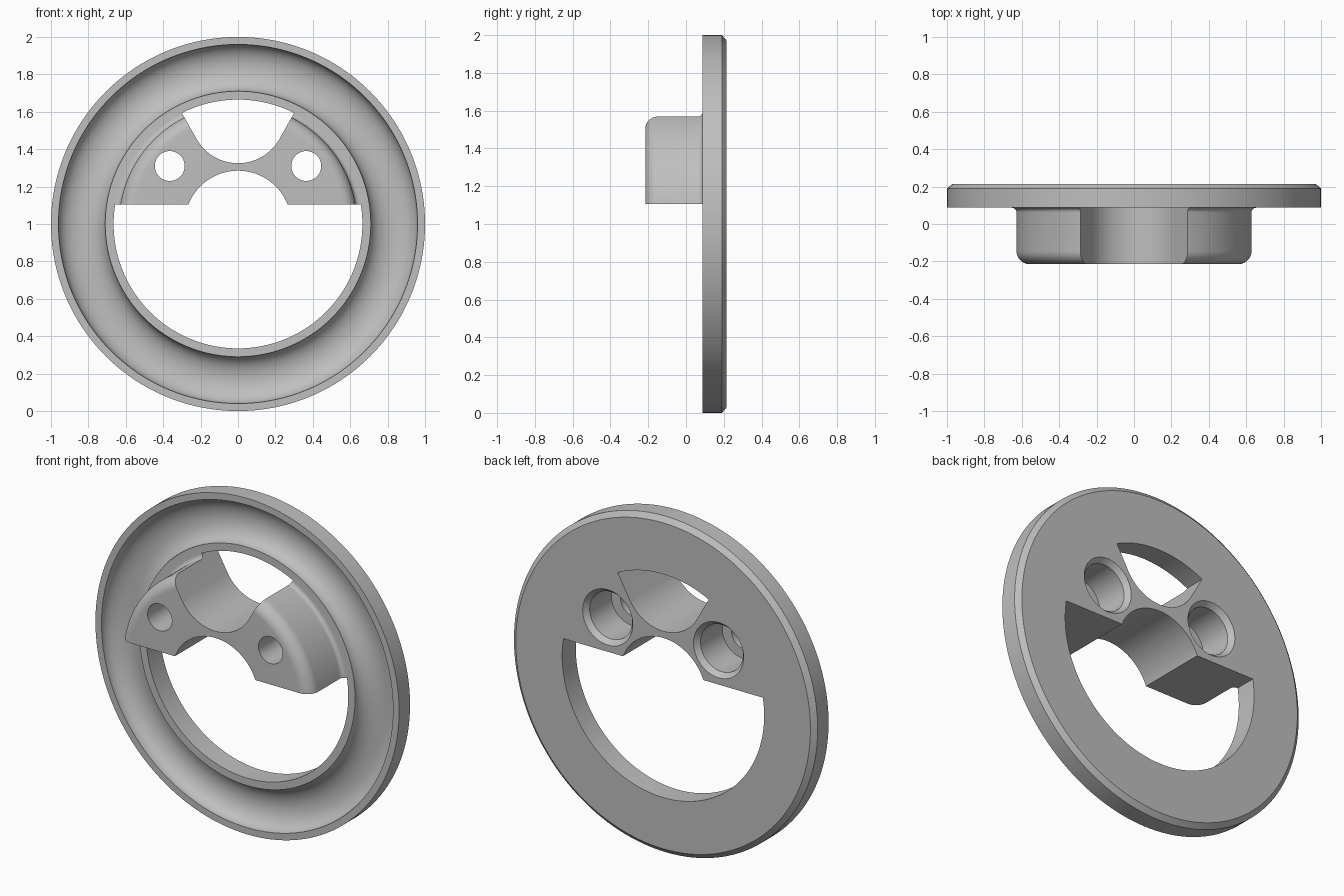
import bpy, bmesh, math
from mathutils import Vector

cube = bpy.data.objects.get("Cube")
if cube:
    bpy.data.objects.remove(cube)

FRONT, BACK, RIM = -0.215, 0.215, 0.087   # depths along y
BORE = 0.665                              # radius of the ring opening
CENTRE_Z = 1.0

metal = bpy.data.materials.new("plain grey")
metal.use_nodes = True
GREY = (0.52, 0.52, 0.52, 1)
metal.diffuse_color = GREY
metal.node_tree.nodes["Principled BSDF"].inputs["Base Color"].default_value = GREY


def arc(cx, cy, rx, ry, start, end, steps):
    """Points along an elliptical arc, angles in degrees."""
    angles = [math.radians(start + (end - start) * i / steps) for i in range(steps + 1)]
    return [(cx + rx * math.cos(a), cy + ry * math.sin(a)) for a in angles]


def finish(bm, name):
    bmesh.ops.remove_doubles(bm, verts=bm.verts, dist=1e-5)
    bmesh.ops.recalc_face_normals(bm, faces=bm.faces)
    mesh = bpy.data.meshes.new(name)
    bm.to_mesh(mesh)
    bm.free()
    mesh.materials.append(metal)
    obj = bpy.data.objects.new(name, mesh)
    bpy.context.collection.objects.link(obj)
    return obj


def revolve(name, profile, x, z, steps):
    """Turn a (radius, y) profile around an axis parallel to y."""
    bm = bmesh.new()
    verts = [bm.verts.new((x + r, y, z)) for r, y in profile]
    edges = [bm.edges.new(pair) for pair in zip(verts, verts[1:])]
    bmesh.ops.spin(bm, geom=verts + edges, cent=(x, 0, z), axis=(0, 1, 0),
                   angle=math.tau, steps=steps, use_merge=False)
    return finish(bm, name)


def prism(name, outline):
    """Extrude an (x, z) outline right through the depth."""
    bm = bmesh.new()
    face = bm.faces.new([bm.verts.new((x, -0.5, z)) for x, z in outline])
    grown = bmesh.ops.extrude_face_region(bm, geom=[face])["geom"]
    bmesh.ops.translate(bm, vec=Vector((0, 1, 0)),
                        verts=[g for g in grown if isinstance(g, bmesh.types.BMVert)])
    return finish(bm, name)


# Turned body: rounded hub, fillet, grooved flange, chamfered back edge
hub = arc(0.567, FRONT + 0.07, 0.07, 0.07, -90, 0, 10)
fillet = arc(0.662, RIM - 0.025, 0.025, 0.025, 180, 90, 6)
groove = arc(0.835, RIM, 0.125, 0.09, 180, 0, 28)
body = revolve("clamp_ring",
               [(0, FRONT)] + hub + fillet + groove +
               [(1, RIM), (1, 0.19), (0.97, BACK), (0, BACK)],
               0, CENTRE_Z, 160)

# Lower opening: bore below the flat, with a shaft recess above it
flat = 0.105
a_bore = math.degrees(math.asin(flat / BORE))
a_shaft = math.degrees(math.asin(flat / 0.285))
lower = prism("lower_opening_cutter",
              arc(0, CENTRE_Z, BORE, BORE, 180 - a_bore, 360 + a_bore, 110) +
              arc(0, CENTRE_Z, 0.285, 0.285, a_shaft, 180 - a_shaft, 48))

# Upper opening: round saddle with flared sides up to the bore
a_top = math.degrees(math.acos(0.30 / BORE))
upper = prism("upper_opening_cutter",
              arc(0, CENTRE_Z, BORE, BORE, a_top, 180 - a_top, 40) +
              arc(0, 1.579, 0.254, 0.254, 210, 330, 48))

# Counterbored screw holes
hole_profile = [(0, -0.4), (0.08, -0.4), (0.08, -0.02), (0.14, -0.02),
                (0.14, 0.185), (0.165, BACK), (0.165, 0.4), (0, 0.4)]
holes = [revolve(side + "_hole_cutter", hole_profile, x, 1.31, 48)
         for side, x in (("left", 0.365), ("right", -0.365))]

# Cut the openings, then keep the finished mesh only
cutters = [lower, upper] + holes
for cutter in cutters:
    cutter.hide_render = True
    mod = body.modifiers.new(cutter.name, 'BOOLEAN')
    mod.operation = 'DIFFERENCE'
    mod.solver = 'EXACT'
    mod.object = cutter
bpy.context.view_layer.update()
graph = bpy.context.evaluated_depsgraph_get()
result = bpy.data.meshes.new_from_object(body.evaluated_get(graph))
body.modifiers.clear()
body.data = result
for cutter in cutters:
    bpy.data.objects.remove(cutter)

# Smooth curved surfaces, crisp edges
bpy.ops.object.select_all(action='DESELECT')
body.select_set(True)
bpy.context.view_layer.objects.active = body
bpy.ops.object.shade_smooth_by_angle(angle=math.radians(25))
